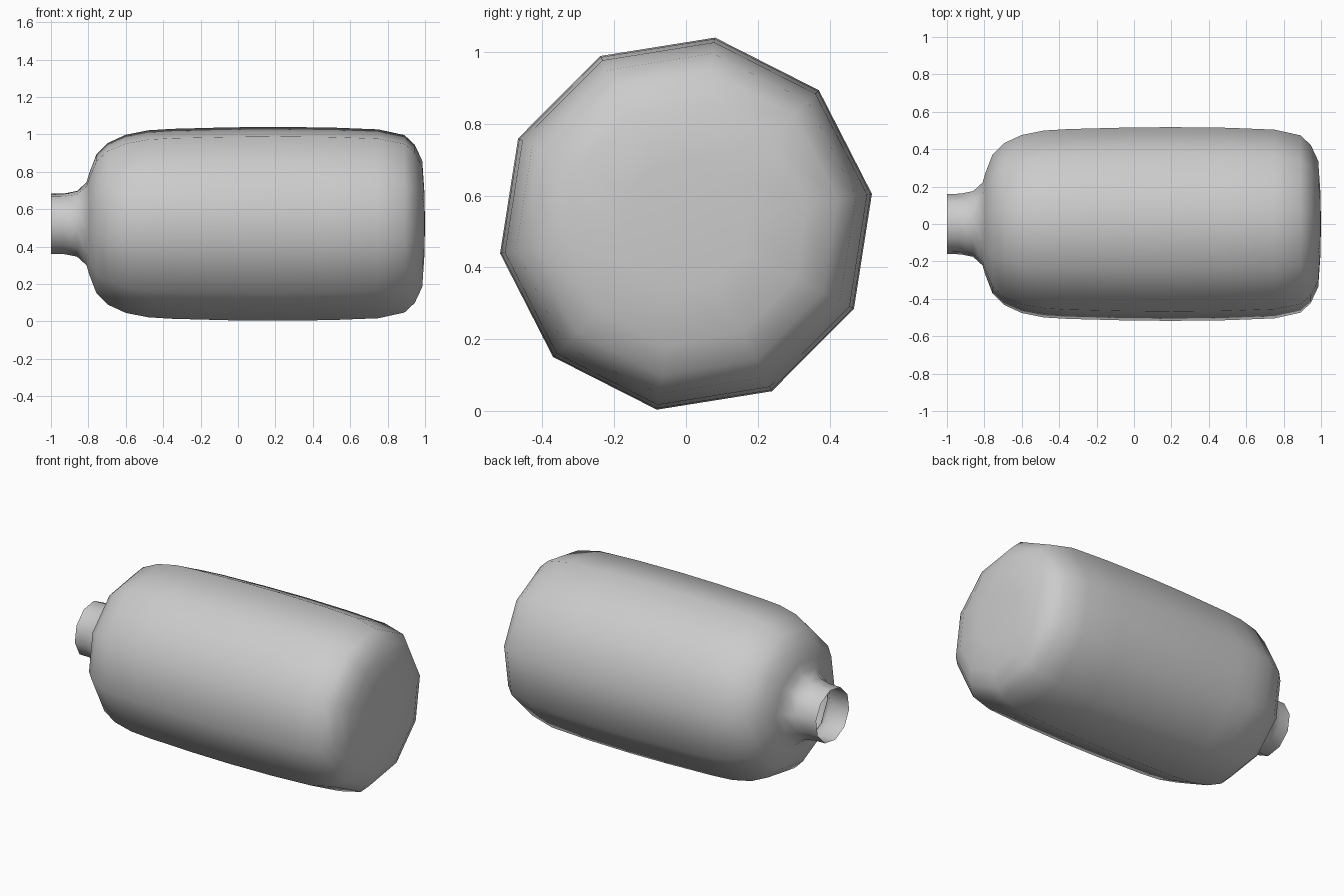
import bpy, bmesh, math

if "Cube" in bpy.data.objects:
    bpy.data.objects.remove(bpy.data.objects["Cube"])

SIDES = 10
AXIS_Z = 0.522
PHASE = math.radians(9.1)

# Bottle profile: (x along the axis, radius), open mouth to base
PROFILE = [
    (-1.0, 0.163), (-0.93, 0.164), (-0.86, 0.178), (-0.81, 0.224),
    (-0.795, 0.275), (-0.757, 0.375), (-0.695, 0.438), (-0.60, 0.482),
    (-0.48, 0.506), (-0.35, 0.514), (-0.05, 0.522), (0.2, 0.5245), (0.5, 0.521),
    (0.75, 0.511), (0.89, 0.480), (0.945, 0.428), (0.985, 0.342),
    (0.996, 0.18),
]


def make_bottle():
    bm = bmesh.new()
    rings = []
    for x, r in PROFILE:
        ring = []
        for i in range(SIDES):
            a = PHASE + 2 * math.pi * i / SIDES
            ring.append(bm.verts.new((x, r * math.cos(a), AXIS_Z + r * math.sin(a))))
        rings.append(ring)
    # Walls: neck, shoulder, body and rounded base
    for a, b in zip(rings, rings[1:]):
        for i in range(SIDES):
            j = (i + 1) % SIDES
            bm.faces.new((a[i], a[j], b[j], b[i]))
    # Closed base
    tip = bm.verts.new((1.0, 0, AXIS_Z))
    last = rings[-1]
    for i in range(SIDES):
        bm.faces.new((last[i], last[(i + 1) % SIDES], tip))
    # Point all normals outward, using a body face as reference
    bm.normal_update()
    bm.faces.ensure_lookup_table()
    ref = bm.faces[10 * SIDES]
    c = ref.calc_center_median()
    if ref.normal.y * c.y + ref.normal.z * (c.z - AXIS_Z) < 0:
        bmesh.ops.reverse_faces(bm, faces=bm.faces[:])
    for f in bm.faces:
        f.smooth = True
    mesh = bpy.data.meshes.new("bottle")
    bm.to_mesh(mesh)
    bm.free()
    obj = bpy.data.objects.new("bottle", mesh)
    bpy.context.collection.objects.link(obj)
    return obj


make_bottle()
